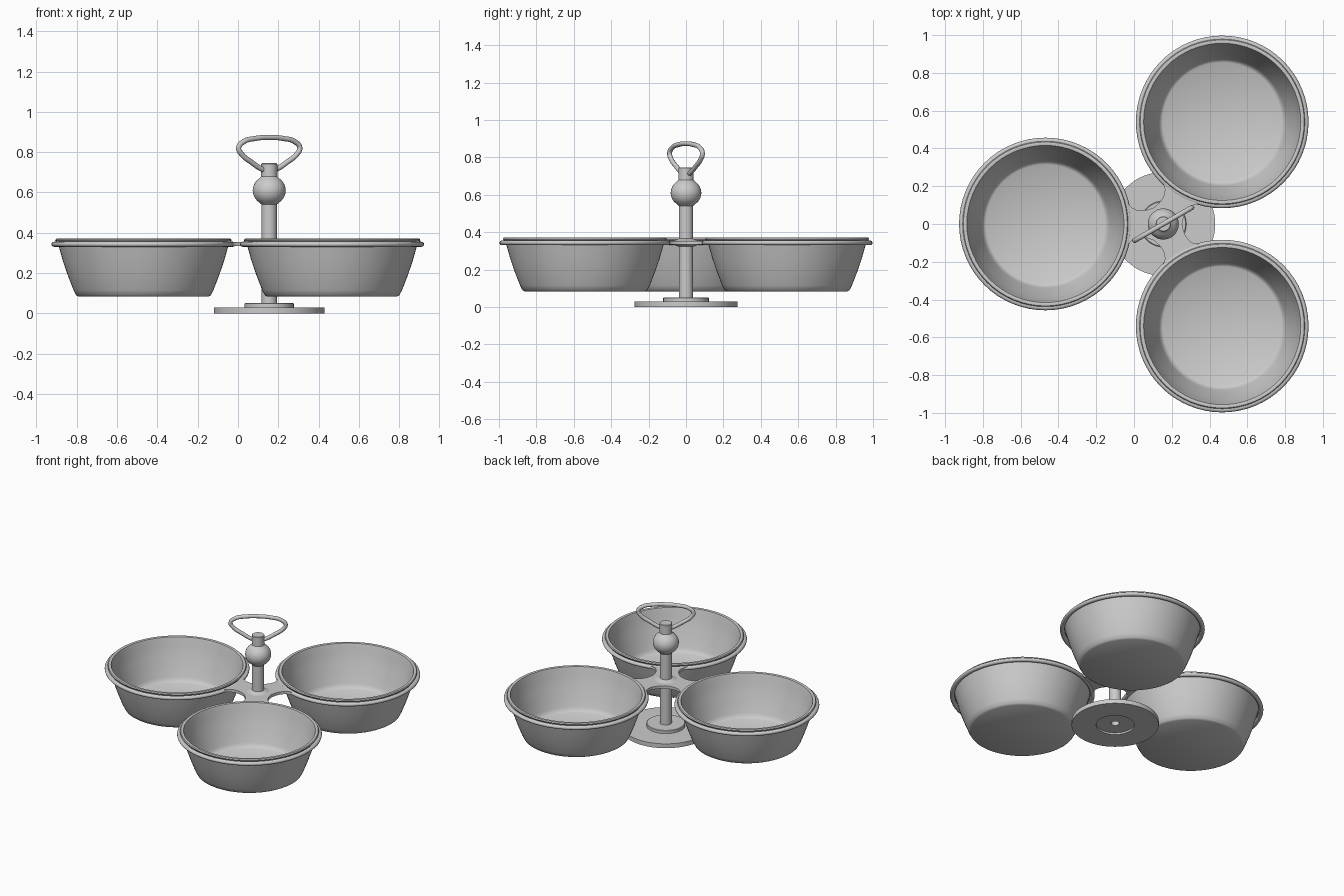
import bpy, bmesh
from math import sin, cos, pi, radians

if "Cube" in bpy.data.objects:
    bpy.data.objects.remove(bpy.data.objects["Cube"])

AX = 0.155      # x of the stand's axis
ARM = 0.624     # axis to bowl centre
ANGLES = [60, 180, 300]


def finish(name, bm, loc, angle=35):
    bmesh.ops.recalc_face_normals(bm, faces=bm.faces)
    me = bpy.data.meshes.new(name)
    bm.to_mesh(me)
    bm.free()
    ob = bpy.data.objects.new(name, me)
    bpy.context.collection.objects.link(ob)
    ob.location = loc
    smooth(ob, angle)
    return ob


def smooth(ob, angle=35):
    bpy.ops.object.select_all(action='DESELECT')
    ob.select_set(True)
    bpy.context.view_layer.objects.active = ob
    bpy.ops.object.shade_smooth_by_angle(angle=radians(angle))


def lathe(name, profile, loc, seg=64, closed=False):
    """Spin an (r, z) profile about z; r = 0 ends collapse to poles."""
    bm = bmesh.new()
    vs = [bm.verts.new((r, 0, z)) for r, z in profile]
    pairs = list(zip(vs, vs[1:])) + ([(vs[-1], vs[0])] if closed else [])
    edges = [bm.edges.new(p) for p in pairs]
    bmesh.ops.spin(bm, geom=vs + edges, cent=(0, 0, 0), axis=(0, 0, 1),
                   angle=2 * pi, steps=seg, use_duplicate=False)
    bmesh.ops.remove_doubles(bm, verts=bm.verts, dist=1e-4)
    return finish(name, bm, loc)


# Bowls and the wire rings that carry them
bowl = [(0, .083), (.322, .083), (.334, .09), (.347, .115), (.376, .19),
        (.400, .26), (.419, .328), (.426, .352), (.434, .356), (.438, .363),
        (.434, .370), (.426, .372), (.416, .369), (.411, .352), (.403, .315),
        (.384, .25), (.358, .18), (.338, .125), (.328, .104), (.315, .096), (0, .096)]
wire = [(.442 + .015 * cos(t * pi / 6), .343 + .013 * sin(t * pi / 6)) for t in range(12)]
for i, a in enumerate(ANGLES):
    c = (AX + ARM * cos(radians(a)), ARM * sin(radians(a)), 0)
    lathe(f"bowl_{i + 1}", bowl, c)
    lathe(f"bowl_ring_{i + 1}", wire, c, closed=True)

# Three-armed holder plate, ends following the rings
half = [(.050, .0866), (.085, .075), (.115, .071), (.140, .074),
        (.163, .084), (.180, .1), (.192, .122), (.205, .135)]
end = [(ARM - (.442**2 - w * w)**.5, w) for w in (.1, .06, .02, -.02, -.06, -.1)]
outline = [(d, -w) for d, w in half] + end[::-1] + half[:0:-1]
bm = bmesh.new()
vs = []
for a in ANGLES:
    c, s = cos(radians(a)), sin(radians(a))
    vs += [bm.verts.new((d * c - w * s, d * s + w * c, .334)) for d, w in outline]
face = bm.faces.new(vs)
ext = bmesh.ops.extrude_face_region(bm, geom=[face])
bmesh.ops.translate(bm, vec=(0, 0, .019),
                    verts=[g for g in ext["geom"] if isinstance(g, bmesh.types.BMVert)])
finish("holder_plate", bm, (AX, 0, 0))

# Collar where the plate meets the post
lathe("post_collar", [(.036, .322), (.05, .326), (.07, .334), (.07, .353),
                      (.05, .36), (.036, .366)], (AX, 0, 0), 48)

# Base disc, hollowed underneath, with a raised step
lathe("base", [(.036, .012), (.12, .012), (.12, 0), (.275, 0), (.275, .03),
               (.122, .03), (.122, .048), (.118, .051), (.036, .051)],
      (AX, 0, 0), closed=True)

# Post with ball knob
ball = [(.082 * cos(t), .61 + .075 * sin(t)) for t in [radians(x) for x in range(-54, 55, 9)]]
lathe("post", [(0, .04), (.026, .04), (.026, .012), (.038, .012), (.038, .54)] + ball
      + [(.040, .68), (.040, .742), (.037, .745), (0, .745)], (AX, 0, 0), 48)

# Loop handle, turned 30 degrees
side = [(.040, .715), (.105, .752), (.158, .79), (.175, .822), (.146, .852), (.08, .868)]
pts = [(0, .705)] + side + [(0, .873)] + [(-x, z) for x, z in side[::-1]]
cu = bpy.data.curves.new("handle", 'CURVE')
cu.dimensions = '3D'
cu.bevel_depth = .013
cu.bevel_resolution = 3
sp = cu.splines.new('BEZIER')
sp.bezier_points.add(len(pts) - 1)
sp.use_cyclic_u = True
for p, (x, z) in zip(sp.bezier_points, pts):
    p.co = (x, 0, z)
    p.handle_left_type = p.handle_right_type = 'AUTO'
handle = bpy.data.objects.new("handle", cu)
bpy.context.collection.objects.link(handle)
handle.location = (AX, 0, 0)
handle.rotation_euler.z = radians(30)
bpy.ops.object.select_all(action='DESELECT')
handle.select_set(True)
bpy.context.view_layer.objects.active = handle
bpy.ops.object.convert(target='MESH')
smooth(bpy.context.object, 50)
